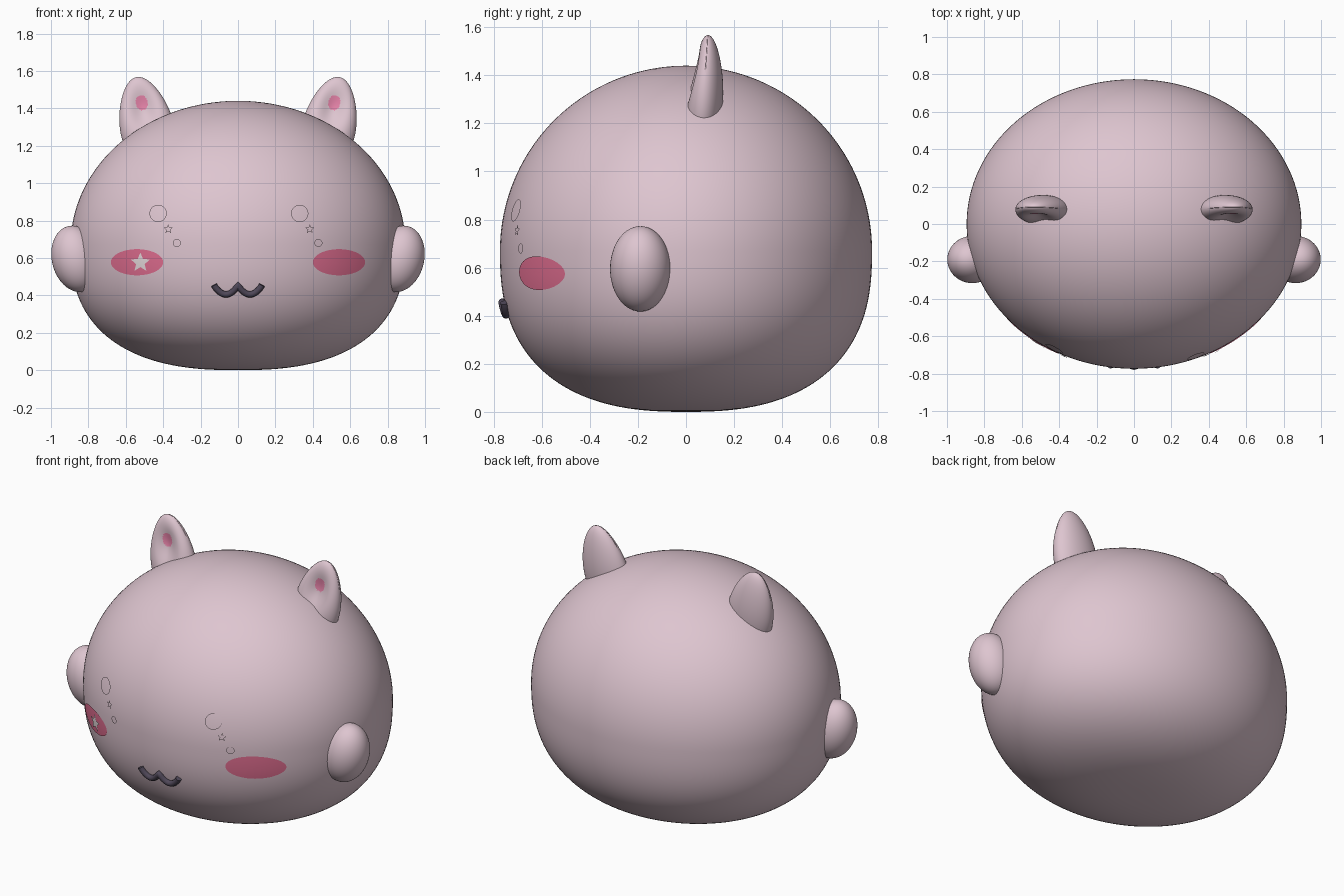
import bpy, bmesh, math
from mathutils import Matrix, Vector

if "Cube" in bpy.data.objects:
    bpy.data.objects.remove(bpy.data.objects["Cube"])

WIDE, DEEP, MID, UP, DOWN, POWER = 0.895, 0.774, 0.67, 0.77, 0.67, 2.5


def material(name, rgb):
    m = bpy.data.materials.new(name)
    m.use_nodes = True
    m.diffuse_color = (*rgb, 1)
    m.node_tree.nodes["Principled BSDF"].inputs["Base Color"].default_value = (*rgb, 1)
    return m


SKIN = material("pale pink skin", (0.73, 0.56, 0.63))
BLUSH = material("rose blush", (0.75, 0.155, 0.28))
INNER = material("inner ear pink", (0.80, 0.23, 0.40))
STAR = material("star white pink", (0.88, 0.78, 0.80))
DARK = material("dark plum", (0.08, 0.065, 0.10))


def finish(bm, name, mats):
    bmesh.ops.recalc_face_normals(bm, faces=bm.faces)
    me = bpy.data.meshes.new(name)
    bm.to_mesh(me)
    bm.free()
    for m in mats:
        me.materials.append(m)
    me.shade_smooth()
    ob = bpy.data.objects.new(name, me)
    bpy.context.collection.objects.link(ob)
    return ob


def sphere(u, v):
    bm = bmesh.new()
    bmesh.ops.create_uvsphere(bm, u_segments=u, v_segments=v, radius=1)
    return bm


def front_y(x, z):
    """Depth of the front of the body at x, z."""
    t = z - MID
    n, h = (2, UP) if t > 0 else (POWER, DOWN)
    f = (1 - (abs(t) / h) ** n) ** (1 / n)
    return -DEEP * math.sqrt(max(f * f - (x / WIDE) ** 2, 0))


# Body: a dome on top with a fuller, flattened underside
bm = sphere(128, 80)
for v in bm.verts:
    if v.co.z < 0:
        r = math.hypot(v.co.x, v.co.y)
        k = r ** (2 / POWER - 1) if r > 1e-5 else 1
        v.co = (v.co.x * k, v.co.y * k, -abs(v.co.z) ** (2 / POWER))
    v.co = (v.co.x * WIDE, v.co.y * DEEP, MID + v.co.z * (UP if v.co.z > 0 else DOWN))
finish(bm, "body", [SKIN])

# Ears: tapered flat eggs, dished at the front, with a pink spot
SPOT_HEIGHT = 0.105
for side, s in (("left", 1), ("right", -1)):
    bm = sphere(112, 80)
    turn = Matrix.Rotation(math.radians(12), 4, "Y")
    spots = set()
    for v in bm.verts:
        # poles face front and back
        x, y, z = v.co.x, -v.co.z, v.co.y
        taper = 1 - 0.18 * z
        p = Vector((x * 0.142 * taper, y * 0.08 * taper, z * 0.245))
        if y < 0:
            d = (p.x / 0.07) ** 2 + ((p.z - 0.07) / 0.11) ** 2
            p.y += 0.05 * math.exp(-d)
            if (p.x / 0.034) ** 2 + ((p.z - SPOT_HEIGHT) / 0.046) ** 2 < 1:
                spots.add(v)
        q = turn @ p
        v.co = (s * (0.493 + q.x), 0.075 + q.y + 0.06 * q.z, 1.327 + q.z)
    for f in bm.faces:
        f.material_index = int(all(v in spots for v in f.verts))
    finish(bm, side + "_ear", [SKIN, INNER])

    # Arms: small tilted eggs on the sides
    bm = sphere(48, 32)
    turn = Matrix.Rotation(math.radians(14), 4, "Y")
    for v in bm.verts:
        q = turn @ Vector((v.co.x * 0.13, v.co.y * 0.126, v.co.z * 0.18))
        v.co = (s * (0.865 + q.x), -0.19 + q.y, 0.595 + q.z)
    finish(bm, side + "_arm", [SKIN])


def plate(name, cx, cz, outline, mat, gap):
    """Thin patch that follows the front of the body."""
    bm = bmesh.new()

    def add(x, z):
        return bm.verts.new((x, front_y(x, z) - gap, z))

    mid, last, rings = add(cx, cz), None, 8
    for i in range(1, rings + 1):
        ring = [add(cx + a * i / rings, cz + b * i / rings) for a, b in outline]
        for j in range(len(ring)):
            k = (j + 1) % len(ring)
            if last:
                bm.faces.new((last[j], ring[j], ring[k], last[k]))
            else:
                bm.faces.new((mid, ring[j], ring[k]))
        last = ring
    ob = finish(bm, name, [mat])
    # make the patch face forward
    if ob.data.polygons[0].normal.y > 0:
        ob.data.flip_normals()


def oval(a, b, n=48):
    return [(a * math.cos(2 * math.pi * i / n), b * math.sin(2 * math.pi * i / n)) for i in range(n)]


def star(r):
    pts = []
    for i in range(10):
        a, q = math.pi / 2 + math.pi * i / 5, r if i % 2 == 0 else r * 0.45
        pts.append((q * math.cos(a), q * math.sin(a)))
    return pts


# Cheeks, with one star
for side, s in (("left", 1), ("right", -1)):
    plate(side + "_cheek", s * 0.54, 0.577, oval(0.14, 0.07), BLUSH, 0.004)
plate("cheek_star", -0.522, 0.575, star(0.054), STAR, 0.009)

# Eyes and the small shapes beside them, repeated at an even shift
for side, x in (("right", -0.427), ("left", 0.33)):
    plate(side + "_eye", x, 0.838, oval(0.046, 0.046), SKIN, 0.009)
    plate(side + "_eye_star", x + 0.054, 0.754, star(0.025), SKIN, 0.009)
    plate(side + "_eye_dot", x + 0.1, 0.68, oval(0.021, 0.021), SKIN, 0.009)

# Mouth: two joined arcs of round tube
curve = bpy.data.curves.new("mouth", "CURVE")
curve.dimensions = "3D"
curve.bevel_depth = 0.017
curve.bevel_resolution = 4
curve.use_fill_caps = True
spline = curve.splines.new("POLY")
steps = 48
spline.points.add(steps)
for i, p in enumerate(spline.points):
    x = -0.128 + 0.256 * i / steps
    z = 0.455 - 0.05 * abs(math.sin(2 * math.pi * i / steps)) ** 0.8
    p.co = (x, front_y(x, z) - 0.008, z, 1)
curve.materials.append(DARK)
bpy.context.collection.objects.link(bpy.data.objects.new("mouth", curve))
